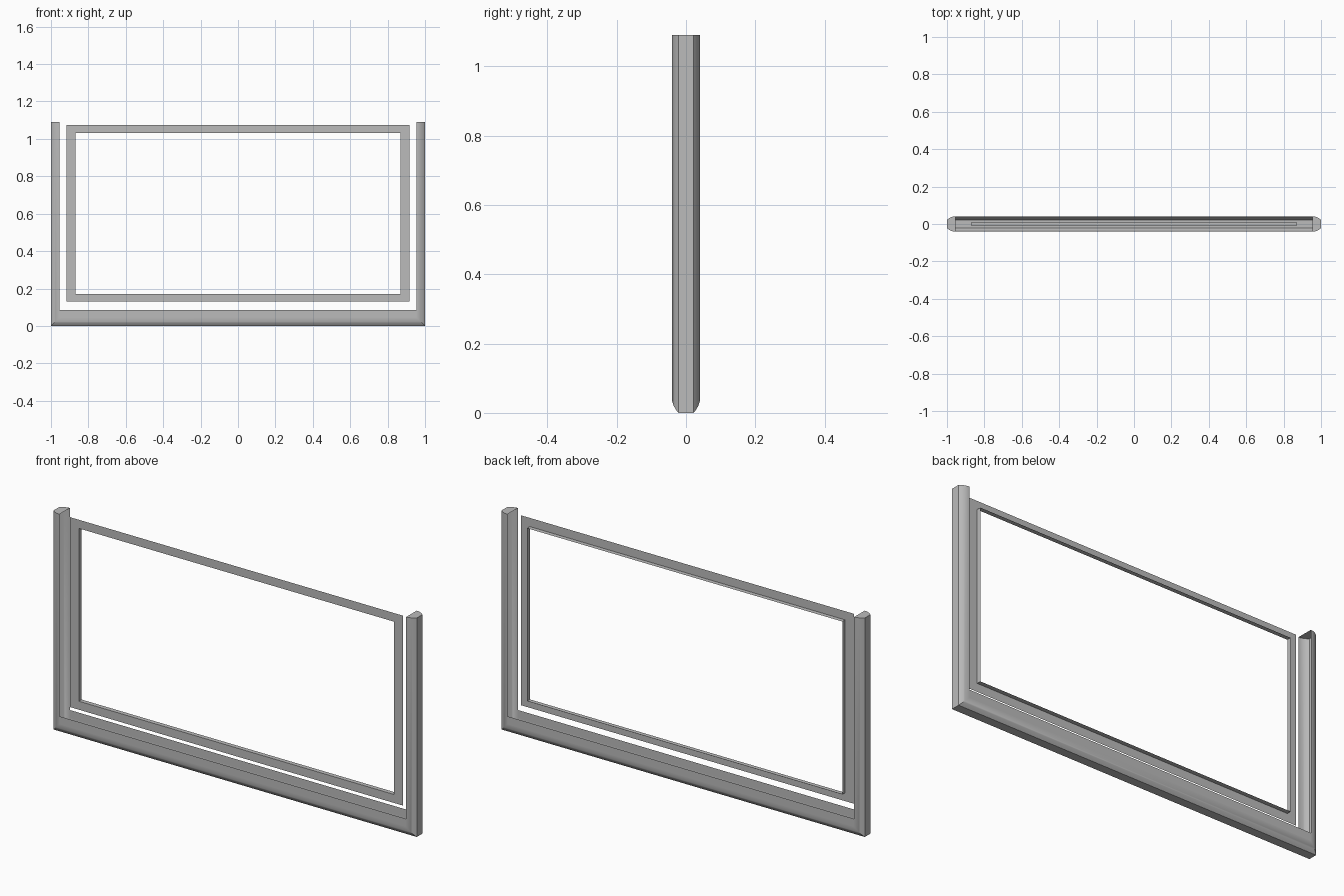
import bpy, bmesh

if "Cube" in bpy.data.objects:
    bpy.data.objects.remove(bpy.data.objects["Cube"])

H = 1.09      # height of the side posts
W = 0.045     # depth of the posts' channel
Y = 0.041     # half thickness of the channel


def material(name, rgb):
    m = bpy.data.materials.new(name)
    m.diffuse_color = (*rgb, 1)
    m.use_nodes = True
    m.node_tree.nodes["Principled BSDF"].inputs["Base Color"].default_value = m.diffuse_color
    return m


grey = material("neutral grey", (0.5, 0.5, 0.5))


def finish(name, bm):
    bmesh.ops.remove_doubles(bm, verts=bm.verts, dist=1e-5)
    me = bpy.data.meshes.new(name)
    bm.to_mesh(me)
    bm.free()
    me.materials.append(grey)
    ob = bpy.data.objects.new(name, me)
    bpy.context.collection.objects.link(ob)
    bpy.ops.object.select_all(action='DESELECT')
    ob.select_set(True)
    bpy.context.view_layer.objects.active = ob
    bpy.ops.object.shade_smooth_by_angle(angle=0.5)
    return ob


def quad(bm, *pts):
    bm.faces.new([bm.verts.new(p) for p in pts])


# Outer channel: rounded open profile swept along a mitred U
N = 8
side = [(W * (1 - i / N), Y - 0.019 * (i / N) ** 2) for i in range(N + 1)]
profile = [(o, -y) for o, y in side] + [(o, y) for o, y in reversed(side)]


def u_path(o, y):
    return [(-1 + o, y, H), (-1 + o, y, o), (1 - o, y, o), (1 - o, y, H)]


bm = bmesh.new()
paths = [u_path(o, y) for o, y in profile]
for a, b in zip(paths, paths[1:]):
    for k in range(3):
        quad(bm, a[k], a[k + 1], b[k + 1], b[k])
# taller straight walls of the bottom rail
x, top = 1 - W, 0.085
quad(bm, (-x, -Y, W), (x, -Y, W), (x, -Y, top), (-x, -Y, top))
quad(bm, (x, Y, W), (-x, Y, W), (-x, Y, top), (x, Y, top))
# post caps
quad(bm, *[p[0] for p in reversed(paths)])
quad(bm, *[p[3] for p in paths])
finish("outer_channel", bm)

# Inner panel: thin flat border with a short sleeve around the opening
FRONT, BACK = -0.012, 0.010


def rect(x, z0, z1, y):
    return [(-x, y, z0), (x, y, z0), (x, y, z1), (-x, y, z1)]


bm = bmesh.new()
loops = [rect(0.917, 0.13, 1.075, FRONT),
         rect(0.868, 0.172, 1.032, FRONT),
         rect(0.868, 0.172, 1.032, BACK)]
for a, b in zip(loops, loops[1:]):
    for k in range(4):
        j = (k + 1) % 4
        quad(bm, a[k], a[j], b[j], b[k])
finish("inner_border", bm)
